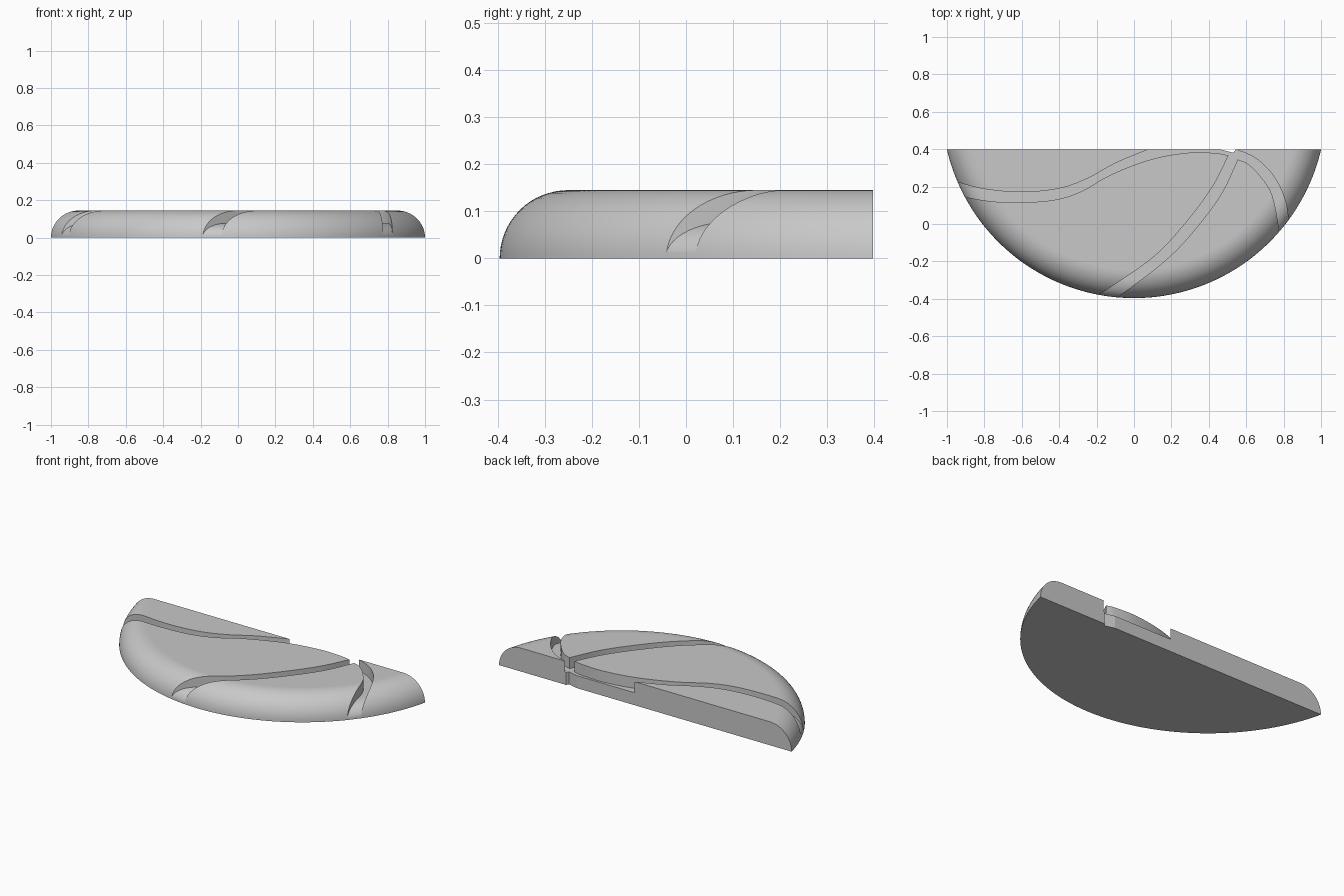
import bpy, bmesh, math
from mathutils import Vector

if "Cube" in bpy.data.objects:
    bpy.data.objects.remove(bpy.data.objects["Cube"], do_unlink=True)

R = 1.027                       # radius of the curved rim
BACK = 0.397                    # flat back plane
CY = BACK + math.sqrt(R * R - 1)
H = 0.145                       # full height
FLOOR = 0.077                   # groove floor height

stone = bpy.data.materials.new("plain grey")
stone.use_nodes = True
grey = (0.58, 0.58, 0.58, 1)
stone.diffuse_color = grey
stone.node_tree.nodes["Principled BSDF"].inputs["Base Color"].default_value = grey


def to_object(name, bm):
    bmesh.ops.recalc_face_normals(bm, faces=bm.faces)
    mesh = bpy.data.meshes.new(name)
    bm.to_mesh(mesh)
    bm.free()
    obj = bpy.data.objects.new(name, mesh)
    bpy.context.collection.objects.link(obj)
    mesh.materials.append(stone)
    return obj


def half_dome(name, radius, round_width, height, back, steps=16, segs=200):
    """Disc with a rounded rim, sliced flat at the back."""
    bm = bmesh.new()
    rings = []
    for i in range(steps + 1):
        a = math.pi / 2 * i / steps
        r = radius - round_width * (1 - math.cos(a))
        z = height * math.sin(a)
        rings.append([bm.verts.new((r * math.cos(t), CY + r * math.sin(t), z))
                      for t in (2 * math.pi * k / segs for k in range(segs))])
    for low, high in zip(rings, rings[1:]):
        for k in range(segs):
            n = (k + 1) % segs
            bm.faces.new((low[k], low[n], high[n], high[k]))
    bm.faces.new(rings[0][::-1])
    bm.faces.new(rings[-1])
    geom = bm.verts[:] + bm.edges[:] + bm.faces[:]
    cut = bmesh.ops.bisect_plane(bm, geom=geom, dist=1e-6, plane_co=(0, back, 0),
                                 plane_no=(0, 1, 0), clear_outer=True)
    edges = [e for e in cut["geom_cut"] if isinstance(e, bmesh.types.BMEdge)]
    bmesh.ops.contextual_create(bm, geom=edges)
    return to_object(name, bm)


def prism(name, outline, bottom, top):
    bm = bmesh.new()
    face = bm.faces.new([bm.verts.new((x, y, bottom)) for x, y in outline])
    up = bmesh.ops.extrude_face_region(bm, geom=[face])["geom"]
    bmesh.ops.translate(bm, vec=(0, 0, top - bottom),
                        verts=[v for v in up if isinstance(v, bmesh.types.BMVert)])
    return to_object(name, bm)


def smooth_path(points, steps=7):
    """Smooth curve through all the points."""
    p = [Vector(q) for q in points]
    p = [2 * p[0] - p[1]] + p + [2 * p[-1] - p[-2]]
    out = []
    for a, b, c, d in zip(p, p[1:], p[2:], p[3:]):
        for i in range(steps):
            t = i / steps
            out.append(0.5 * (2 * b + (c - a) * t + (2 * a - 5 * b + 4 * c - d) * t * t
                              + (3 * b - a - 3 * c + d) * t ** 3))
    return out + [p[-2]]


def subtract(target, cutter):
    mod = target.modifiers.new("cut", 'BOOLEAN')
    mod.operation = 'DIFFERENCE'
    mod.solver = 'EXACT'
    mod.object = cutter
    bpy.context.view_layer.objects.active = target
    bpy.ops.object.modifier_apply(modifier=mod.name)
    bpy.data.objects.remove(cutter, do_unlink=True)


# Edges of the three joined grooves, in order round the outline
left_back = [(-1.1, .275), (-.93, .22), (-.8, .187), (-.6, .17), (-.4, .19),
             (-.25, .243), (-.1, .325), (.08, .4), (.2, .45)]
right_outer = [(.5, .42), (.55, .397), (.65, .352), (.74, .265), (.8, .15),
               (.825, .025), (.825, -.15)]
right_inner = [(.77, -.15), (.775, -.035), (.74, .15), (.68, .25), (.61, .32), (.555, .345)]
front_right = [(.46, .15), (.3, -.06), (.15, -.21), (-.08, -.385), (-.2, -.47)]
front_left = [(-.33, -.46), (-.18, -.373), (.1, -.18), (.28, .01), (.42, .2), (.505, .365)]
left_front = [(.45, .377), (.32, .383), (.15, .36), (0, .315), (-.15, .25), (-.28, .175),
              (-.42, .13), (-.6, .115), (-.75, .12), (-.905, .145), (-1.1, .19)]

outline = (smooth_path(left_back) + smooth_path(right_outer)
           + smooth_path(right_inner) + smooth_path(right_inner[-1:] + front_right)[1:]
           + smooth_path(front_left) + smooth_path(front_left[-1:] + left_front)[1:])

# Rounded half disc with grooves that have a rounded floor of their own
body = half_dome("grooved_half_disc", R, H, H, BACK)
grooves = prism("groove_cutter", outline, 0.004, 0.3)
subtract(grooves, half_dome("groove_floor", R + 0.001, 0.1, FLOOR, 0.6))
subtract(body, grooves)

# Small notch through the back edge
subtract(body, prism("notch_cutter", [(.404, .413), (.532, .381), (.57, .44)], -0.1, 0.3))

# Smooth rim and groove walls, flat top and bottom
bpy.ops.object.select_all(action='DESELECT')
body.select_set(True)
bpy.context.view_layer.objects.active = body
bpy.ops.object.shade_smooth_by_angle(angle=math.radians(30))
for poly in body.data.polygons:
    if abs(poly.normal.z) > 0.9995 or poly.normal.y > 0.9995:
        poly.use_smooth = False
